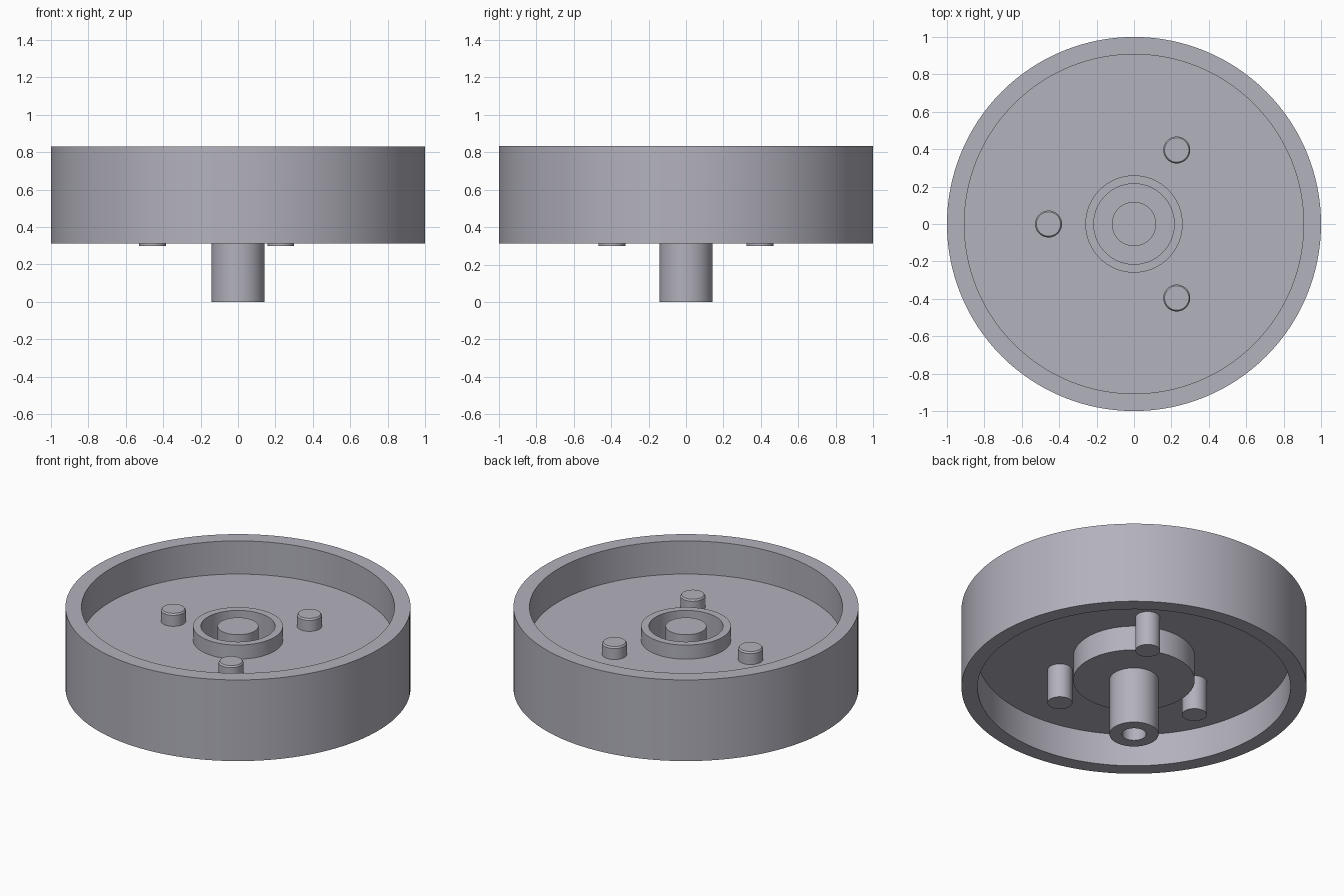
import bpy, bmesh, math

if "Cube" in bpy.data.objects:
    bpy.data.objects.remove(bpy.data.objects["Cube"])

# Blue-grey metal
metal = bpy.data.materials.new("blue_grey_metal")
metal.diffuse_color = (0.45, 0.445, 0.51, 1)
metal.use_nodes = True
metal.node_tree.nodes["Principled BSDF"].inputs["Base Color"].default_value = metal.diffuse_color


def lathe(name, profile, steps, location=(0, 0, 0)):
    """Revolve an (r, z) profile, with both ends on the axis, around z."""
    bm = bmesh.new()
    verts = [bm.verts.new((r, 0, z)) for r, z in profile]
    edges = [bm.edges.new(pair) for pair in zip(verts, verts[1:])]
    bmesh.ops.spin(bm, geom=verts + edges, cent=(0, 0, 0), axis=(0, 0, 1),
                   angle=math.tau, steps=steps, use_duplicate=False)
    bmesh.ops.remove_doubles(bm, verts=bm.verts, dist=1e-4)
    bmesh.ops.recalc_face_normals(bm, faces=bm.faces)
    mesh = bpy.data.meshes.new(name)
    bm.to_mesh(mesh)
    bm.free()
    mesh.materials.append(metal)
    obj = bpy.data.objects.new(name, mesh)
    obj.location = location
    bpy.context.collection.objects.link(obj)
    bpy.ops.object.select_all(action='DESELECT')
    obj.select_set(True)
    bpy.context.view_layer.objects.active = obj
    bpy.ops.object.shade_smooth_by_angle(angle=math.radians(30))
    return obj


# Rim, web disc, recessed hub and bored shaft as one turned part
lathe("wheel_with_hub", [
    (0, 0.71), (0.118, 0.71), (0.118, 0.46),             # centre post
    (0.215, 0.46), (0.215, 0.71), (0.26, 0.71),          # hub recess and ring
    (0.26, 0.62), (0.907, 0.62),                         # upper web face
    (0.907, 0.832), (1, 0.832), (1, 0.313), (0.907, 0.313),  # rim
    (0.907, 0.52), (0.352, 0.52), (0.352, 0.362),        # lower web and boss
    (0.142, 0.362), (0.142, 0), (0.07, 0),               # shaft
    (0.07, 0.4), (0, 0.4),                               # blind bore
], 128)

# Three pins through the web, with softened upper ends
for i in range(3):
    a = math.radians(60 + 120 * i)
    lathe(f"pin_{i + 1}", [
        (0, 0.70), (0.065, 0.70), (0.072, 0.69), (0.072, 0.30), (0, 0.30),
    ], 48, (0.457 * math.cos(a), 0.457 * math.sin(a), 0))
